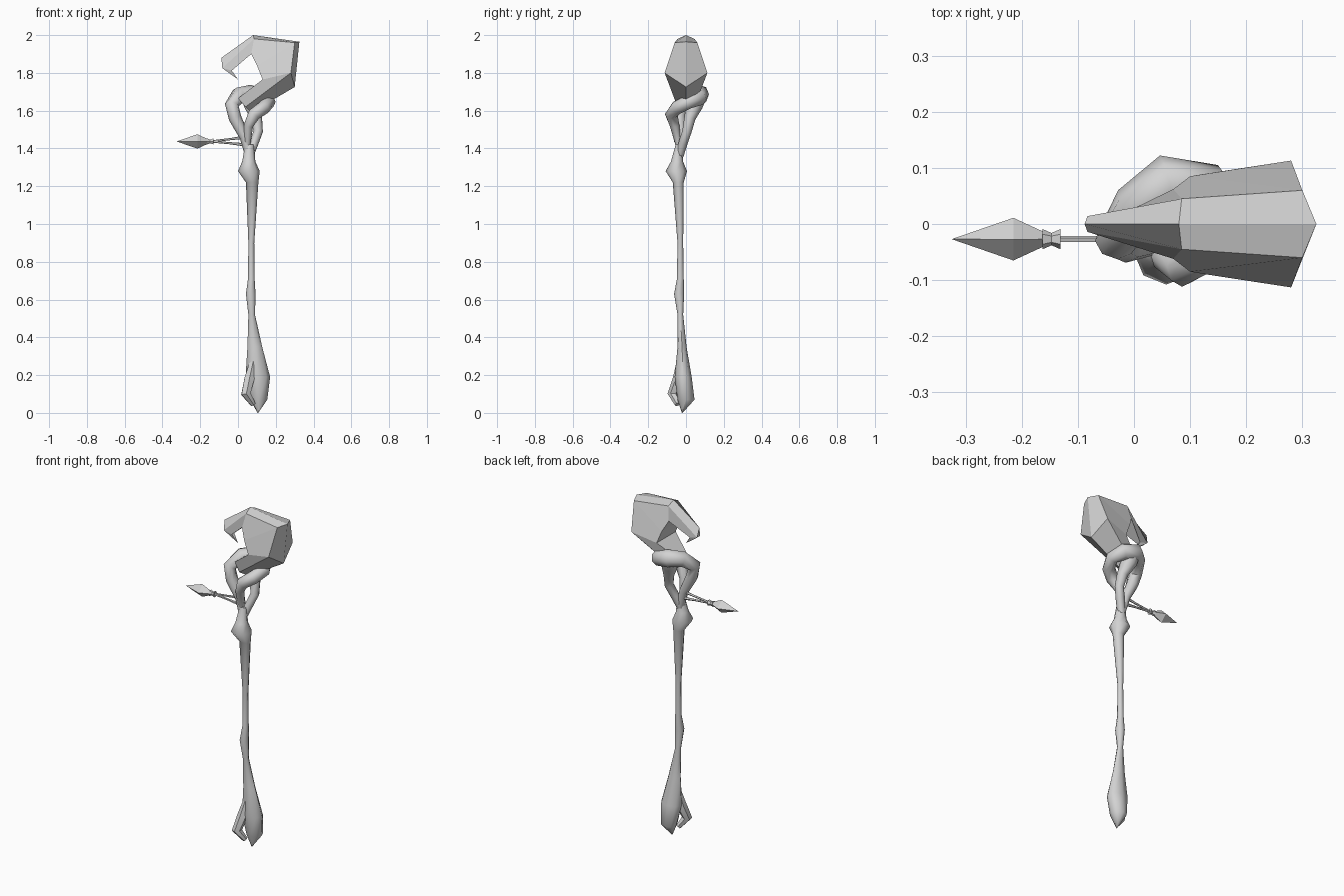
import bpy, bmesh, math
from mathutils import Vector

if "Cube" in bpy.data.objects:
    bpy.data.objects.remove(bpy.data.objects["Cube"], do_unlink=True)

grey = bpy.data.materials.new("plain grey")
grey.use_nodes = True
colour = (0.65, 0.65, 0.65, 1)
grey.diffuse_color = colour
grey.node_tree.nodes["Principled BSDF"].inputs["Base Color"].default_value = colour


def loft(name, rings, smooth=None):
    """Skin equal-length rings of points and cap both ends."""
    bm = bmesh.new()
    loops = [[bm.verts.new(p) for p in ring] for ring in rings]
    n = len(loops[0])
    for a, b in zip(loops, loops[1:]):
        for i in range(n):
            j = (i + 1) % n
            bm.faces.new((a[i], a[j], b[j], b[i]))
    bm.faces.new(loops[0][::-1])
    bm.faces.new(loops[-1])
    bmesh.ops.remove_doubles(bm, verts=bm.verts, dist=0.0005)
    bmesh.ops.recalc_face_normals(bm, faces=bm.faces)
    mesh = bpy.data.meshes.new(name)
    bm.to_mesh(mesh)
    bm.free()
    mesh.materials.append(grey)
    ob = bpy.data.objects.new(name, mesh)
    bpy.context.collection.objects.link(ob)
    if smooth:
        bpy.ops.object.select_all(action='DESELECT')
        ob.select_set(True)
        bpy.context.view_layer.objects.active = ob
        bpy.ops.object.shade_smooth_by_angle(angle=math.radians(smooth))
    return ob


def tube(name, path, sides=8, smooth=60):
    """Tube along (x, y, z, radius) points, carrying its frame along the path."""
    pts = [Vector(p[:3]) for p in path]
    rings, side = [], Vector((0, 1, 0.01))
    for i, p in enumerate(pts):
        t = (pts[min(i + 1, len(pts) - 1)] - pts[max(i - 1, 0)]).normalized()
        side = (side - t * side.dot(t)).normalized()
        up = t.cross(side)
        ring = []
        for k in range(sides):
            a = math.tau * k / sides
            ring.append(p + (side * math.cos(a) + up * math.sin(a)) * path[i][3])
        rings.append(ring)
    return loft(name, rings, smooth)


def upright(name, levels, sides=8):
    """Elliptical column from (z, x min, x max, y min, y max) levels."""
    rings = []
    for z, x0, x1, y0, y1 in levels:
        ring = []
        for k in range(sides):
            a = math.tau * k / sides
            ring.append(((x0 + x1) / 2 + (x1 - x0) / 2 * math.cos(a),
                         (y0 + y1) / 2 + (y1 - y0) / 2 * math.sin(a), z))
        rings.append(ring)
    return loft(name, rings, 60)


# Knotted shaft with a flared foot
upright("shaft", [
    (0.0, 0.103, 0.107, -0.022, -0.018),
    (0.07, 0.065, 0.155, -0.045, 0.045),
    (0.19, 0.04, 0.17, -0.06, 0.03),
    (0.35, 0.05, 0.128, -0.045, 0.003),
    (0.52, 0.055, 0.09, -0.045, -0.015),
    (0.63, 0.042, 0.093, -0.063, -0.01),
    (0.71, 0.053, 0.088, -0.048, -0.012),
    (0.9, 0.055, 0.086, -0.045, -0.015),
    (1.22, 0.042, 0.108, -0.07, -0.012),
    (1.28, 0.0, 0.115, -0.108, 0.005),
    (1.33, 0.022, 0.092, -0.08, -0.015),
    (1.42, 0.038, 0.085, -0.055, -0.018)])

# Split root at the foot
tube("foot_claw", [
    (0.08, -0.03, 0.27, 0.02), (0.06, -0.04, 0.18, 0.03),
    (0.042, -0.07, 0.1, 0.028), (0.08, -0.045, 0.045, 0.015)], 6, 40)

# Wide branch that coils behind the crystal and back to the front
tube("coiled_branch", [
    (0.06, -0.035, 1.36, 0.022), (0.035, -0.03, 1.46, 0.026),
    (-0.015, -0.035, 1.56, 0.034), (-0.033, -0.03, 1.63, 0.037),
    (0.005, 0.03, 1.68, 0.045), (0.06, 0.072, 1.685, 0.052),
    (0.13, 0.065, 1.67, 0.046), (0.163, 0.01, 1.645, 0.036),
    (0.135, -0.05, 1.615, 0.036), (0.085, -0.078, 1.58, 0.034),
    (0.055, -0.06, 1.52, 0.025), (0.05, -0.04, 1.42, 0.016)])

# Second branch that holds the coil from below
tube("support_branch", [
    (0.06, -0.035, 1.36, 0.022), (0.085, -0.015, 1.43, 0.024),
    (0.107, 0.005, 1.49, 0.025), (0.098, 0.02, 1.56, 0.03),
    (0.075, 0.045, 1.63, 0.045), (0.07, 0.06, 1.67, 0.045)])

# Hooked crystal: each section has an outer ridge, two sides, two inner corners
sections = [
    # outer x, z    side x, y, z        inner x, y, z
    (0.07, 1.59, 0.04, 0.045, 1.62, 0.0, 0.03, 1.665),
    (0.30, 1.725, 0.28, 0.113, 1.80, 0.13, 0.09, 1.765),
    (0.325, 1.965, 0.30, 0.06, 1.96, 0.10, 0.085, 1.84),
    (0.08, 2.0, 0.085, 0.045, 1.98, 0.07, 0.062, 1.90),
    (-0.088, 1.88, -0.083, 0.014, 1.825, -0.033, 0.012, 1.812),
    (0.0, 1.765, 0.0, 0.0, 1.765, 0.0, 0.0, 1.765)]
loft("hooked_crystal", [
    [(ox, 0, oz), (sx, sy, sz), (ix, iy, iz), (ix, -iy, iz), (sx, -sy, sz)]
    for ox, oz, sx, sy, sz, ix, iy, iz in sections])

# Side dart: four-sided head, pinched collar and two thin prongs
DART_Y, DART_Z = -0.027, 1.437
tube("dart_head", [(x, DART_Y, DART_Z, r) for x, r in
                   ((-0.325, 0.0), (-0.215, 0.038), (-0.15, 0.008))], 4, None)
tube("dart_collar", [(x, DART_Y, DART_Z, r) for x, r in
                     ((-0.163, 0.018), (-0.147, 0.011), (-0.131, 0.018))], 6, 30)
for name, z in (("upper_prong", 1.462), ("lower_prong", 1.418)):
    tube(name, [(-0.145, DART_Y, DART_Z, 0.006),
                (-0.04, DART_Y, (DART_Z + z) / 2, 0.006),
                (0.05, DART_Y, z, 0.01)], 5)
